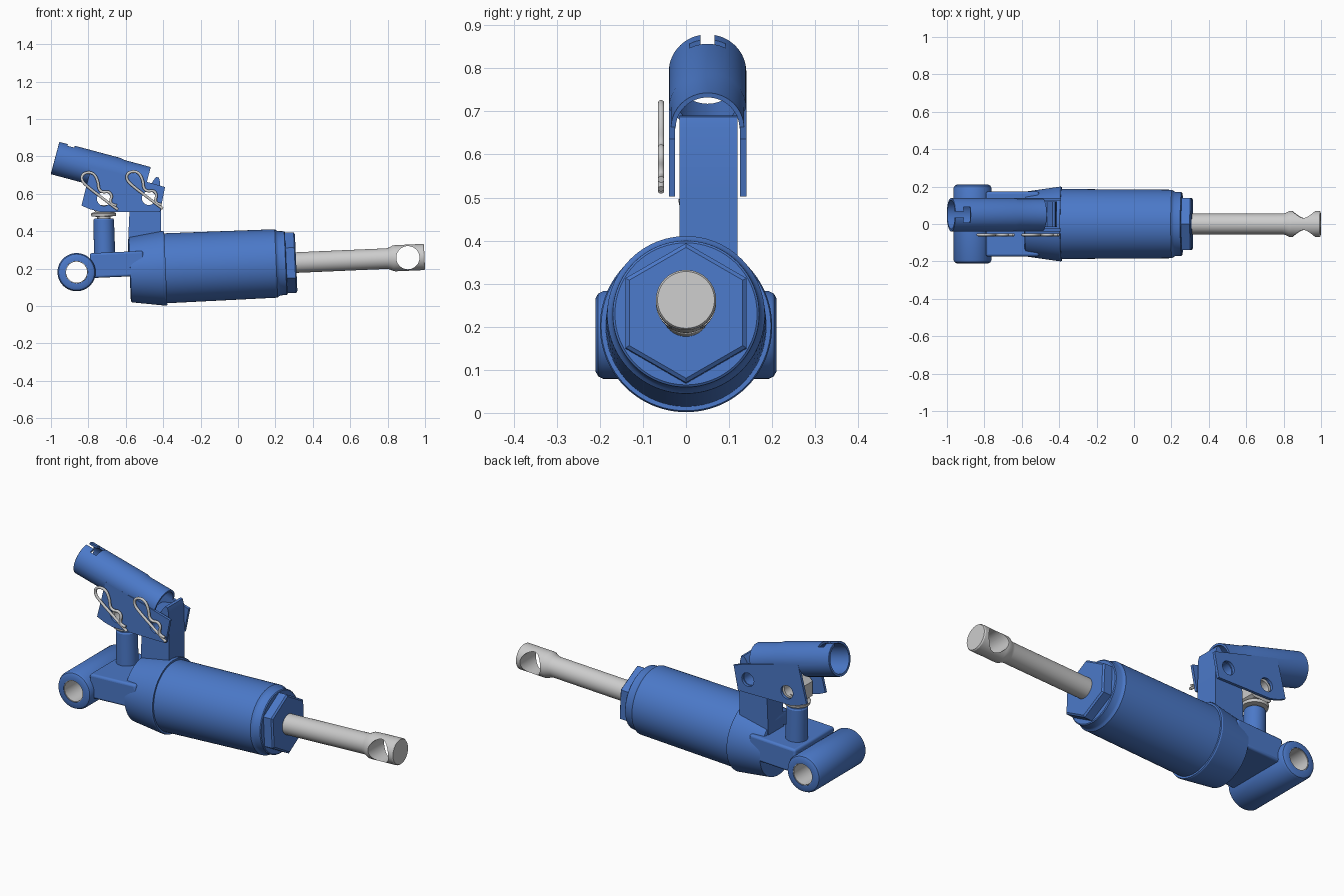
import bpy, bmesh, math
from mathutils import Matrix, Vector

if "Cube" in bpy.data.objects:
    bpy.data.objects.remove(bpy.data.objects["Cube"])

blue = bpy.data.materials.new("blue_paint")
blue.diffuse_color = (0.07, 0.19, 0.58, 1)
blue.use_nodes = True
blue.node_tree.nodes["Principled BSDF"].inputs["Base Color"].default_value = blue.diffuse_color
R, T = Matrix.Rotation, Matrix.Translation
YC = 0.05                                                          # pump and handle centre plane
AXIS = T((-0.863, 0, 0.181)) @ R(math.radians(-2.5), 4, 'Y')       # ram axis from rear eye
HANDLE = T((-0.978, YC, 0.792)) @ R(math.radians(15), 4, 'Y')      # handle socket axis
X_TO_Y = R(math.pi / 2, 4, 'Z')
X_TO_Z = R(-math.pi / 2, 4, 'Y')


def finish(name, bm, matrix, mat):
    bmesh.ops.remove_doubles(bm, verts=bm.verts, dist=1e-5)
    bmesh.ops.recalc_face_normals(bm, faces=bm.faces)
    me = bpy.data.meshes.new(name)
    bm.to_mesh(me)
    bm.free()
    me.transform(matrix)
    ob = bpy.data.objects.new(name, me)
    bpy.context.collection.objects.link(ob)
    if mat:
        me.materials.append(mat)
    return ob


def lathe(name, profile, matrix=Matrix(), mat=None, steps=64, closed=False):
    """Turn (along, radius) points around the X axis."""
    bm = bmesh.new()
    if not closed:
        profile = [(profile[0][0], 0)] + profile + [(profile[-1][0], 0)]
    vs = [bm.verts.new((u, 0, r)) for u, r in profile]
    pairs = list(zip(vs, vs[1:])) + ([(vs[-1], vs[0])] if closed else [])
    es = [bm.edges.new(p) for p in pairs]
    bmesh.ops.spin(bm, geom=vs + es, cent=(0, 0, 0), axis=(1, 0, 0),
                   angle=2 * math.pi, steps=steps, use_duplicate=False)
    return finish(name, bm, matrix, mat)


def ring(name, a, b, r_out, r_in, matrix, mat=None, c=0.003):
    return lathe(name, [(a, r_in), (a, r_out - c), (a + c, r_out), (b - c, r_out),
                        (b, r_out - c), (b, r_in)], matrix, mat, closed=True)


def plate(name, outline, y0, y1, mat=None, matrix=Matrix()):
    """Extrude an (x, z) outline along y."""
    bm = bmesh.new()
    f = bm.faces.new([bm.verts.new((x, y0, z)) for x, z in outline])
    g = bmesh.ops.extrude_face_region(bm, geom=[f])["geom"]
    bmesh.ops.translate(bm, vec=(0, y1 - y0, 0),
                        verts=[v for v in g if isinstance(v, bmesh.types.BMVert)])
    return finish(name, bm, matrix, mat)


def rect(x0, x1, z0, z1):
    return [(x0, z0), (x1, z0), (x1, z1), (x0, z1)]


def cut(ob, cutters):
    for c in cutters:
        m = ob.modifiers.new("cut", 'BOOLEAN')
        m.operation, m.solver, m.object = 'DIFFERENCE', 'EXACT', c
    dg = bpy.context.evaluated_depsgraph_get()
    me = bpy.data.meshes.new_from_object(ob.evaluated_get(dg))
    ob.modifiers.clear()
    ob.data = me


def discard(cutters):
    for c in cutters:
        bpy.data.objects.remove(c)


# Rear eye with bushing, and the neck joining it to the cylinder
lathe("rear_eye", [(-.21, .06), (-.21, .085), (-.204, .096), (-.192, .102), (.192, .102),
                   (.204, .096), (.21, .085), (.21, .06)], AXIS @ X_TO_Y, blue, closed=True)
ring("rear_bushing", -.208, .208, .0605, .056, AXIS @ X_TO_Y, c=.001)
neck = plate("neck", rect(.075, .36, -.035, .098), -.173, .173, blue, AXIS)
bev = neck.modifiers.new("round", 'BEVEL')
bev.width, bev.segments = .012, 3

# Cylinder with tapered base collar, tube, groove and front ring
lathe("cylinder", [(.283, .165), (.288, .174), (.47, .2), (.477, .197), (.477, .187),
                   (1.068, .183), (1.076, .176), (1.084, .172), (1.118, .17), (1.122, .165)],
      AXIS, blue, 96)
lathe("hex_nut", [(1.112, .155), (1.12, .162), (1.168, .162), (1.175, .152)], AXIS, blue, 6)

# Ram rod with cross-drilled end
rod = lathe("ram_rod", [(1.15, .055), (1.66, .055), (1.675, .059), (1.695, .069),
                        (1.71, .07), (1.856, .07), (1.862, .066)], AXIS)
drill = lathe("rod_drill", [(-.2, .062), (.2, .062)], AXIS @ T((1.773, 0, 0)) @ X_TO_Y)
cut(rod, [drill])
discard([drill])

# Pin hole cutters
PINS = [(-.717, .572), (-.477, .577)]
holes = [lathe("pin_drill", [(-.3, .037), (.3, .037)], T((x, YC, z)) @ X_TO_Y, steps=32)
         for x, z in PINS]

# Pivot post
post = plate("pivot_post", [(-.59, .27), (-.41, .27), (-.413, .52), (-.416, .66), (-.423, .687),
                            (-.437, .69), (-.45, .675), (-.465, .65), (-.55, .635),
                            (-.575, .6), (-.583, .45)], -.015, .12, blue)
cut(post, holes)

# Pump barrel and plunger
pump = T((-.706, YC, 0)) @ R(math.radians(-1.5), 4, 'Y') @ X_TO_Z
lathe("pump_barrel", [(.24, .057), (.46, .055), (.468, .05)], pump, blue, 48)
lathe("plunger", [(.4, .036), (.478, .036), (.48, .065), (.495, .068), (.5, .06),
                  (.505, .045), (.54, .045)], pump)
head = plate("plunger_head", [(-.77, .51), (-.755, .5), (-.665, .5), (-.65, .51),
                              (-.65, .59), (-.68, .625), (-.735, .625), (-.77, .59)], -.01, .11)
cut(head, holes)

# Handle socket: tube, open below above the side plates, with key slot
socket = lathe("handle_socket", [(0, .077), (0, .089), (.001, .09), (.34, .09), (.365, .085),
                                 (.507, .085), (.507, .074), (.36, .074), (.335, .077)],
               HANDLE, blue, closed=True)
cuts = [plate("under_cut", rect(.2, .6, -.2, 0), -.2, .2, None, HANDLE),
        plate("slot_neck", rect(-.05, .06, .04, .15), -.016, .016, None, HANDLE),
        plate("slot_cross", rect(.047, .085, .05, .15), -.042, .042, None, HANDLE)]
cut(socket, cuts)
discard(cuts)

# Side plates
side = [(-.837, .537), (-.79, .517), (-.74, .504), (-.417, .502), (-.39, .636),
        (-.488, .664), (-.785, .744)]
for name, y in (("side_plate_front", -.04), ("side_plate_back", .125)):
    cut(plate(name, side, y, y + .015, blue), holes)
discard(holes)

# Retaining spring clips on the front side
CLIP = [(.075, -.057), (.03, -.024), (-.03, .022), (-.08, .06), (-.118, .095), (-.118, .13),
        (-.085, .145), (-.05, .135), (-.03, .09), (-.028, .05), (-.005, .035), (.025, .042),
        (.044, .018), (.034, -.008), (.04, -.03), (.068, -.035)]
for i, (x, z) in enumerate(PINS):
    cu = bpy.data.curves.new("spring_clip", 'CURVE')
    cu.dimensions, cu.bevel_depth, cu.bevel_resolution = '3D', .0075, 3
    cu.use_fill_caps = True
    sp = cu.splines.new('NURBS')
    sp.points.add(len(CLIP) - 1)
    for p, (dx, dz) in zip(sp.points, CLIP):
        p.co = (x + dx, -.058, z + dz, 1)
    sp.order_u, sp.use_endpoint_u, sp.resolution_u = 3, True, 6
    bpy.context.collection.objects.link(bpy.data.objects.new(f"spring_clip_{i + 1}", cu))

# Smooth shading with sharp edges
bpy.ops.object.select_all(action='DESELECT')
for ob in bpy.context.scene.objects:
    if ob.type == 'MESH':
        ob.select_set(True)
        bpy.context.view_layer.objects.active = ob
bpy.ops.object.shade_smooth_by_angle(angle=math.radians(30))
